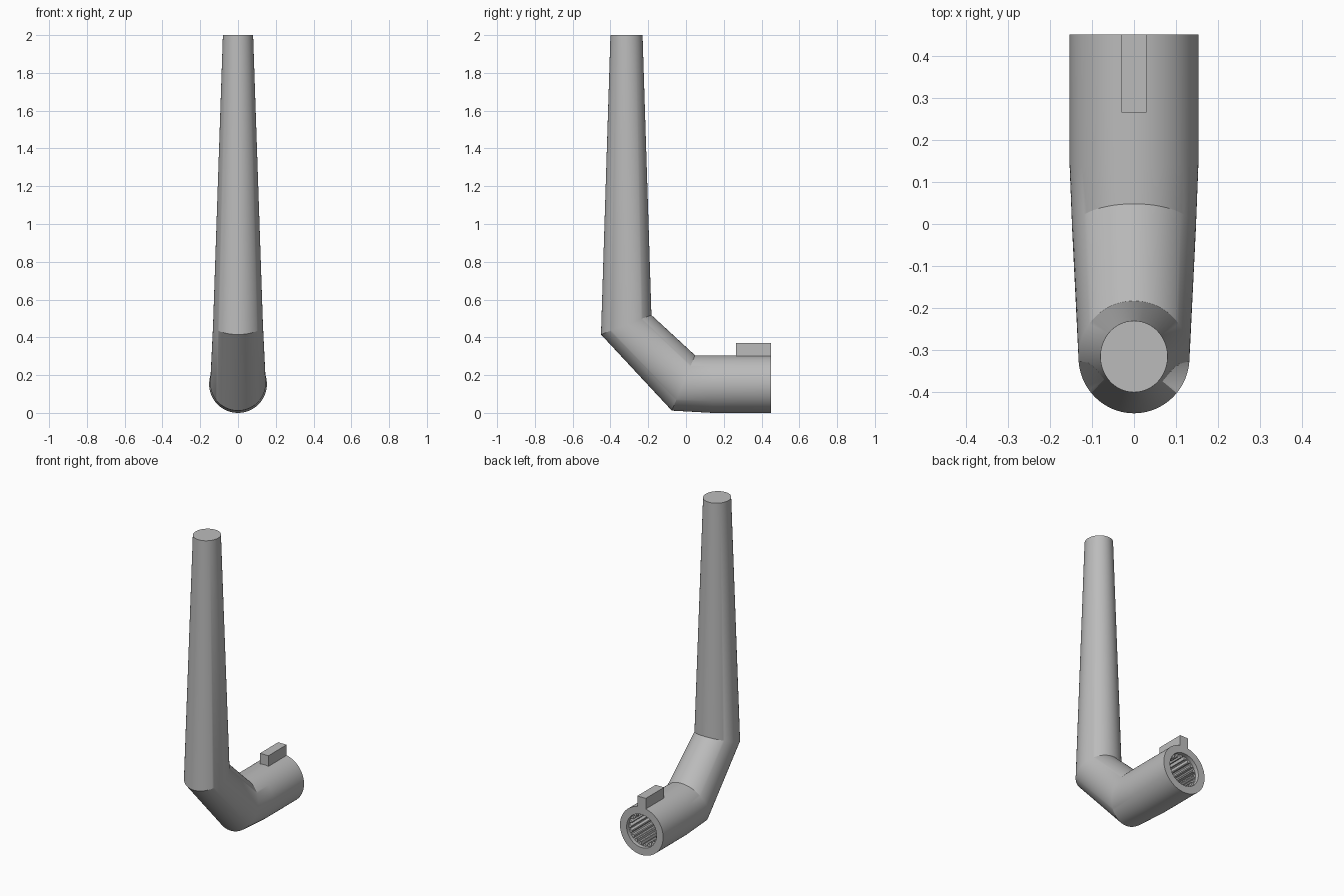
import bpy
import bmesh
import math

old = bpy.data.objects.get("Cube")
if old:
    bpy.data.objects.remove(old, do_unlink=True)

grey = bpy.data.materials.new("plain grey")
grey.use_nodes = True
grey.diffuse_color = (0.5, 0.5, 0.5, 1)
grey.node_tree.nodes["Principled BSDF"].inputs["Base Color"].default_value = (0.5, 0.5, 0.5, 1)

TEETH = 20
SIDES = TEETH * 4


def finish(bm, name):
    bmesh.ops.recalc_face_normals(bm, faces=bm.faces)
    mesh = bpy.data.meshes.new(name)
    bm.to_mesh(mesh)
    bm.free()
    mesh.materials.append(grey)
    obj = bpy.data.objects.new(name, mesh)
    bpy.context.collection.objects.link(obj)
    return obj


def section(upper, lower, half_width):
    """Elliptical ring between an upper and a lower (y, z) point."""
    cy, cz = (upper[0] + lower[0]) / 2, (upper[1] + lower[1]) / 2
    hy, hz = upper[0] - cy, upper[1] - cz
    ring = []
    for i in range(SIDES):
        a = math.tau * i / SIDES
        ring.append((half_width * math.sin(a), cy + hy * math.cos(a), cz + hz * math.cos(a)))
    return ring


def bore(y, valley, ridge):
    """Upright ring in the socket, with teeth where the radii differ."""
    ring = []
    for i in range(SIDES):
        a = math.tau * i / SIDES
        r = ridge if i % 4 < 2 else valley
        ring.append((r * math.sin(a), y, 0.153 + r * math.cos(a)))
    return ring


# Bent tapered tube, lofted from the socket floor out over the rim to the tip
BACK = 0.45
rings = [
    bore(0.15, 0.105, 0.088),
    bore(BACK - 0.025, 0.105, 0.088),
    bore(BACK - 0.025, 0.106, 0.106),
    bore(BACK, 0.106, 0.106),
    section((BACK, 0.305), (BACK, 0), 0.153),
    section((0.14, 0.305), (0.14, 0), 0.153),
    section((0.048, 0.305), (-0.075, 0.012), 0.147),
    section((-0.183, 0.518), (-0.45, 0.415), 0.132),
    section((-0.23, 2), (-0.40, 2), 0.08),
]
bm = bmesh.new()
loops = [[bm.verts.new(p) for p in ring] for ring in rings]
for a, b in zip(loops, loops[1:]):
    for i in range(SIDES):
        j = (i + 1) % SIDES
        bm.faces.new((a[i], a[j], b[j], b[i]))
bm.faces.new(loops[0])
bm.faces.new(loops[-1])
tube = finish(bm, "bent_tube")
bpy.ops.object.select_all(action="DESELECT")
tube.select_set(True)
bpy.context.view_layer.objects.active = tube
bpy.ops.object.shade_smooth_by_angle(angle=math.radians(25))

# Locating key on top of the socket
bm = bmesh.new()
bmesh.ops.create_cube(bm, size=1)
bmesh.ops.scale(bm, vec=(0.06, 0.185, 0.08), verts=bm.verts)
bmesh.ops.translate(bm, vec=(0, BACK - 0.0925, 0.33), verts=bm.verts)
finish(bm, "locating_key")
